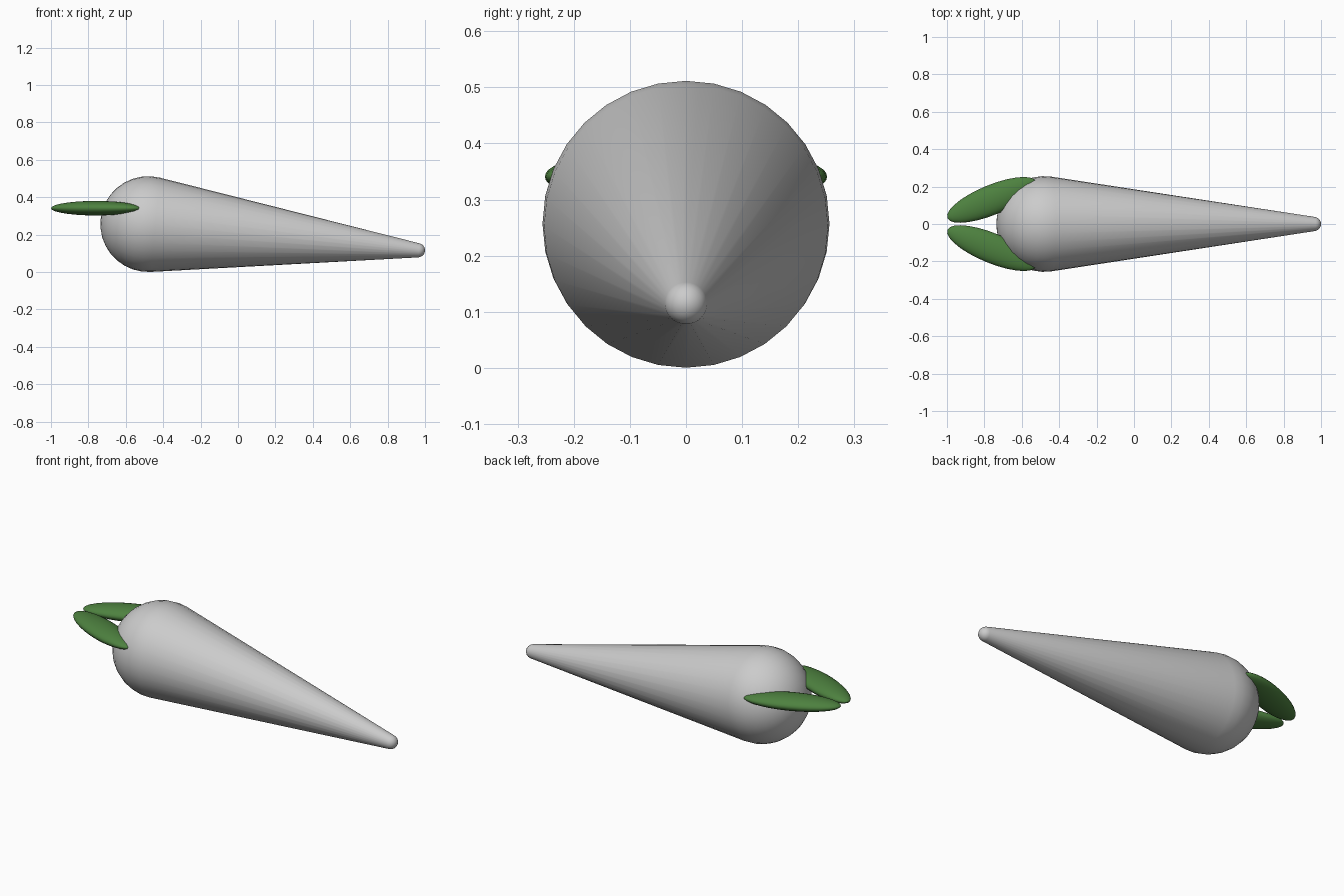
import bpy, bmesh
from math import sin, cos, pi, asin, radians
from mathutils import Vector, Matrix

if "Cube" in bpy.data.objects:
    bpy.data.objects.remove(bpy.data.objects["Cube"])


def material(name, rgb):
    mat = bpy.data.materials.new(name)
    mat.diffuse_color = (*rgb, 1)
    mat.use_nodes = True
    mat.node_tree.nodes["Principled BSDF"].inputs["Base Color"].default_value = mat.diffuse_color
    return mat


def finish(obj):
    bpy.ops.object.select_all(action='DESELECT')
    obj.select_set(True)
    bpy.context.view_layer.objects.active = obj
    bpy.ops.object.shade_smooth_by_angle(angle=radians(40))


def tapered_root(name, c1, r1, c2, r2, sides=32, steps=9):
    """Lathed body: large round end, straight taper, small round tip."""
    c1, c2 = Vector(c1), Vector(c2)
    length = (c2 - c1).length
    tangent = pi / 2 - asin((r1 - r2) / length)
    profile = []
    for i in range(steps + 1):
        a = pi + (tangent - pi) * i / steps
        profile.append((r1 * sin(a), r1 * cos(a)))
    for i in range(6):
        a = tangent * (1 - i / 5)
        profile.append((r2 * sin(a), length + r2 * cos(a)))

    bm = bmesh.new()
    verts = [bm.verts.new((r, 0, z)) for r, z in profile]
    edges = [bm.edges.new(p) for p in zip(verts, verts[1:])]
    bmesh.ops.spin(bm, geom=verts + edges, cent=(0, 0, 0), axis=(0, 0, 1),
                   angle=2 * pi, steps=sides, use_duplicate=False)
    bmesh.ops.remove_doubles(bm, verts=bm.verts, dist=1e-4)
    bmesh.ops.recalc_face_normals(bm, faces=bm.faces)
    turn = (c2 - c1).to_track_quat('Z', 'Y').to_matrix().to_4x4()
    bm.transform(Matrix.Translation(c1) @ turn)
    mesh = bpy.data.meshes.new(name)
    bm.to_mesh(mesh)
    bm.free()
    obj = bpy.data.objects.new(name, mesh)
    bpy.context.collection.objects.link(obj)
    finish(obj)


# Root body
tapered_root("root", (-0.48, 0, 0.256), 0.256, (0.962, 0, 0.116), 0.038)

# Pair of flattened leaves, mirrored across y
green = material("leaf_green", (0.075, 0.22, 0.05))
for side, label in ((1, "left"), (-1, "right")):
    bpy.ops.mesh.primitive_uv_sphere_add(segments=24, ring_count=14, radius=1)
    leaf = bpy.context.object
    leaf.name = "leaf_" + label
    leaf.data.transform(Matrix.Rotation(pi / 2, 4, 'Y'))
    leaf.scale = (0.257, 0.08, 0.039)
    leaf.rotation_euler.z = side * radians(22.3)
    leaf.location = (-0.76, side * 0.129, 0.341)
    leaf.data.materials.append(green)
    finish(leaf)
